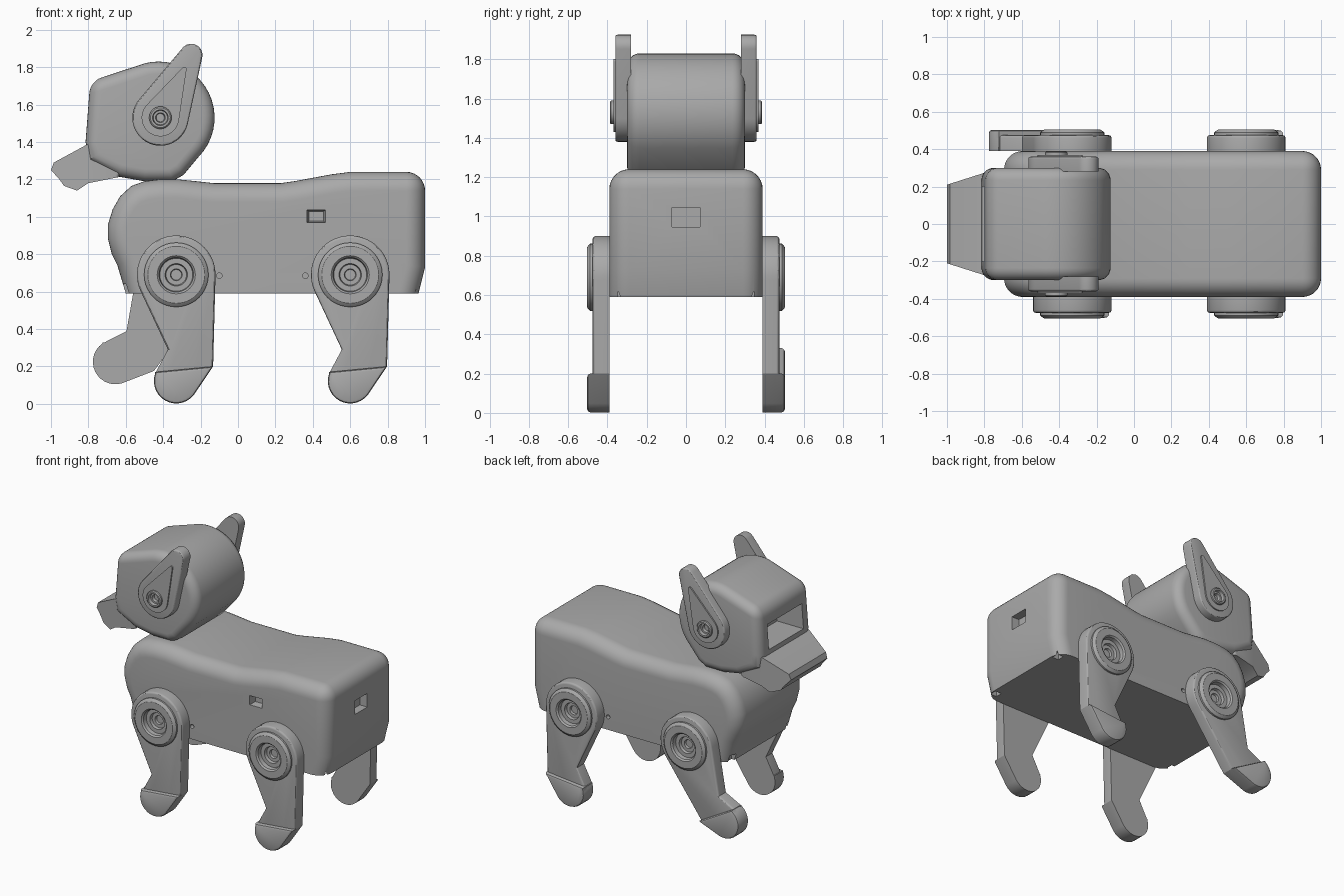
import bpy, bmesh
from math import sin, cos, radians, atan2, acos, degrees, hypot
from mathutils import Matrix

default = bpy.data.objects.get("Cube")
if default:
    bpy.data.objects.remove(default)

grey = bpy.data.materials.new("plain grey")
grey.use_nodes = True
grey.diffuse_color = (0.4, 0.4, 0.4, 1)
grey.node_tree.nodes["Principled BSDF"].inputs["Base Color"].default_value = (0.4, 0.4, 0.4, 1)


def arc(centre, r, start, end, n=16):
    """Points along a circle arc, angles in degrees."""
    return [(centre[0] + r * cos(radians(start + (end - start) * i / n)),
             centre[1] + r * sin(radians(start + (end - start) * i / n))) for i in range(n + 1)]


def teardrop(c1, r1, c2, r2):
    """Outline wrapped around a big and a small circle."""
    dx, dz = c2[0] - c1[0], c2[1] - c1[1]
    way = degrees(atan2(dz, dx))
    tangent = degrees(acos((r1 - r2) / hypot(dx, dz)))
    return (arc(c1, r1, way + tangent, way + 360 - tangent, 32)
            + arc(c2, r2, way - tangent, way + tangent, 12))


def finish(name, bm):
    bmesh.ops.recalc_face_normals(bm, faces=bm.faces)
    mesh = bpy.data.meshes.new(name)
    bm.to_mesh(mesh)
    bm.free()
    mesh.materials.append(grey)
    obj = bpy.data.objects.new(name, mesh)
    bpy.context.collection.objects.link(obj)
    return obj


def prism(name, outline, y0, y1, bevel=0, pick=None, segments=6, width=None):
    """Side outline (x, z) extruded along y; pick chooses the edges to bevel."""
    bm = bmesh.new()
    rings = [[bm.verts.new((x, y, z)) for x, z in outline] for y in (y0, y1)]
    bm.faces.new(rings[0])
    bm.faces.new(rings[1])
    for i in range(len(outline)):
        j = (i + 1) % len(outline)
        bm.faces.new((rings[0][i], rings[0][j], rings[1][j], rings[1][i]))
    if width:
        for v in bm.verts:
            v.co.y *= width(v.co.x)
    bmesh.ops.recalc_face_normals(bm, faces=bm.faces)
    if bevel:
        edges = [e for e in bm.edges if pick(*[v.co for v in e.verts])]
        bmesh.ops.bevel(bm, geom=edges, offset=bevel, segments=segments, profile=0.5,
                        affect='EDGES', clamp_overlap=False)
    return finish(name, bm)


def lathe(name, profile, x, z, side, steps=40):
    """Profile of (radius, y) turned around an axis along y."""
    bm = bmesh.new()
    verts = [bm.verts.new((r, y, 0)) for r, y in profile]
    edges = [bm.edges.new(pair) for pair in zip(verts, verts[1:])]
    bmesh.ops.spin(bm, geom=verts + edges, cent=(0, 0, 0), axis=(0, 1, 0),
                   angle=radians(360), steps=steps)
    bmesh.ops.remove_doubles(bm, verts=bm.verts, dist=0.0001)
    for v in bm.verts:
        v.co = (v.co.x + x, v.co.y * side, v.co.z + z)
    return finish(name, bm)


def box(x0, x1, y0, y1, z0, z1):
    return prism("cutter", [(x0, z0), (x1, z0), (x1, z1), (x0, z1)], y0, y1)


def rod(x, z, r, y0, y1):
    return prism("cutter", arc((x, z), r, 0, 345, 23), y0, y1)


def cut(obj, cutters):
    bpy.context.view_layer.objects.active = obj
    for cutter in cutters:
        mod = obj.modifiers.new("cut", 'BOOLEAN')
        mod.operation, mod.solver, mod.object = 'DIFFERENCE', 'EXACT', cutter
        bpy.ops.object.modifier_apply(modifier=mod.name)
        bpy.data.objects.remove(cutter)


def same_side(a, b):
    return abs(a.y - b.y) < 0.001


# Body: rounded everywhere except along its flat underside
FLOOR = 0.59
body_outline = [(-0.6, FLOOR), (-0.645, 0.74), (-0.675, 0.8), (-0.695, 0.88), (-0.695, 0.96),
                (-0.67, 1.04), (-0.63, 1.11), (-0.57, 1.165), (-0.5, 1.19), (-0.42, 1.2),
                (-0.32, 1.2), (-0.24, 1.192), (-0.13, 1.18), (0.23, 1.18), (0.3, 1.19),
                (0.5, 1.227), (0.6, 1.24), (1, 1.24), (1, 0.73), (0.965, FLOOR)]


def body_edge(a, b):
    if same_side(a, b):
        return max(a.z, b.z) > FLOOR + 0.01
    return a.x > 0.99 and a.z > 1.2


body = prism("body", body_outline, -0.39, 0.39, 0.1, body_edge, 8)

# Side socket with sloping walls, rear socket, pin holes and corner notches
socket = box(0.355, 0.48, -0.45, -0.34, 0.96, 1.045)
for v in socket.data.vertices:
    if v.co.y > -0.4:
        v.co.x = 0.418 + (v.co.x - 0.418) * 0.62
        v.co.z = 1.003 + (v.co.z - 1.003) * 0.62
cutters = [socket, box(0.94, 1.1, -0.07, 0.07, 0.945, 1.045)]
for x in (-0.1, 0.36):
    for y in (-0.4, 0.4):
        cutters.append(rod(x, 0.685, 0.015, y - 0.04, y + 0.04))
for x in (0.93, -0.6):
    for y in (-0.32, 0.32):
        cutters.append(box(x - 0.025, x + 0.025, y - 0.025, y + 0.025, 0.55, 0.64))
cut(body, cutters)

# Head with an open face window
head_outline = ([(-0.8, 1.3), (-0.815, 1.4), (-0.79, 1.725), (-0.5, 1.82)]
                + arc((-0.425, 1.53), 0.3, 98, -45, 18)
                + [(-0.29, 1.225), (-0.35, 1.19), (-0.5, 1.19), (-0.64, 1.215)])
head = prism("head", head_outline, -0.3, 0.3, 0.065,
             lambda a, b: same_side(a, b) or (a.z > 1.7 and a.x < -0.75))
cut(head, [box(-0.9, -0.6, -0.2, 0.2, 1.42, 1.6)])

# Muzzle, narrowing towards the nose
muzzle_outline = [(-0.7, 1.42), (-0.81, 1.385), (-0.985, 1.29), (-1, 1.25), (-0.955, 1.2),
                  (-0.93, 1.165), (-0.86, 1.14), (-0.8, 1.18), (-0.64, 1.212), (-0.6, 1.3)]
prism("muzzle", muzzle_outline, -0.28, 0.28, 0.018, same_side, 4,
      lambda x: 1 - 0.25 * min(max((-0.78 - x) / 0.22, 0), 1))

# Ears: plate, raised inner panel and pivot knob on each side
EAR, TIP = (-0.415, 1.53), (-0.25, 1.865)
knob_profile = [(0.06, 0.35), (0.06, 0.382), (0.053, 0.388), (0.042, 0.388), (0.038, 0.365),
                (0.026, 0.365), (0.022, 0.345), (0, 0.345)]
for side, word in ((1, "back"), (-1, "front")):
    def outer(a, b):
        return same_side(a, b) and abs(a.y) > 0.33
    plate = prism(word + "_ear", teardrop(EAR, 0.15, TIP, 0.06), side * 0.28, side * 0.36,
                  0.012, outer, 3)
    panel = prism(word + "_ear_panel", teardrop(EAR, 0.1, (-0.287, 1.79), 0.012),
                  side * 0.34, side * 0.37)
    for part in (plate, panel):
        cut(part, [rod(*EAR, 0.05, side * 0.335, side * 0.5)])
    lathe(word + "_ear_knob", knob_profile, *EAR, side)

# Legs: thigh plate, thicker foot and dished hip hub
foot_arc = arc((0, -0.568), 0.12, 160, 322, 14)
leg_outline = (arc((0, 0), 0.21, -4, 204, 30) + [(-0.045, -0.4)] + foot_arc + [(0.197, -0.49)])
foot_outline = [(0.197, -0.49), (-0.115, -0.52)] + foot_arc
hub_profile = [(0.172, 0.46), (0.172, 0.488), (0.165, 0.495), (0.152, 0.504), (0.102, 0.504),
               (0.092, 0.494), (0.088, 0.465), (0.06, 0.465), (0.055, 0.445), (0.032, 0.445),
               (0.028, 0.43), (0, 0.43)]


def placed(points, x, turn):
    c, s = cos(radians(turn)), sin(radians(turn))
    return [(x + px * c - pz * s, 0.69 + px * s + pz * c) for px, pz in points]


for side, word in ((1, "left"), (-1, "right")):
    for x, place in ((-0.33, "fore"), (0.6, "hind")):
        turn = -35 if (side > 0 and x < 0) else 0
        name = word + "_" + place

        def rim(a, b):
            return same_side(a, b) and abs(a.y) > 0.45
        leg = prism(name + "_leg", placed(leg_outline, x, turn), side * 0.39, side * 0.475,
                    0.014, rim, 3)
        cut(leg, [rod(x, 0.69, 0.09, side * 0.42, side * 0.6)])
        prism(name + "_foot", placed(foot_outline, x, turn), side * 0.391, side * 0.503,
              0.016, rim, 2)
        lathe(name + "_hub", hub_profile, x, 0.69, side)

# Smooth shading with crisp edges
for obj in bpy.data.objects:
    obj.select_set(obj.type == 'MESH')
bpy.context.view_layer.objects.active = body
bpy.ops.object.shade_smooth_by_angle(angle=radians(30))
